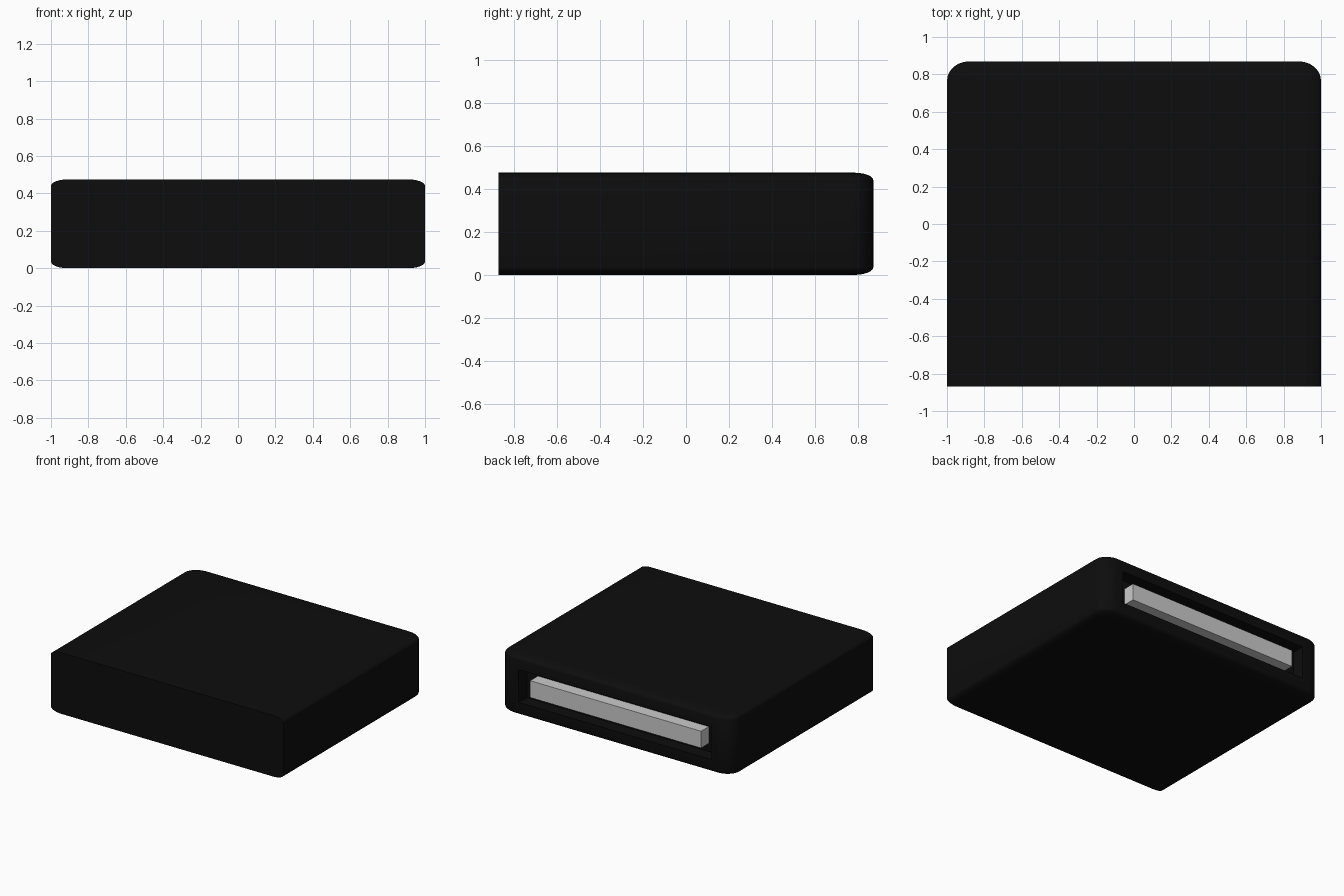
import bpy, bmesh, math

if "Cube" in bpy.data.objects:
    bpy.data.objects.remove(bpy.data.objects["Cube"])

W, D, H = 1.0, 0.87, 0.475      # half width, half depth, height
EDGE, EDGE_Z = 0.09, 0.035      # inset and height of the edge rounding
STEPS = 6


def material(name, color):
    m = bpy.data.materials.new(name)
    m.diffuse_color = color
    m.use_nodes = True
    m.node_tree.nodes["Principled BSDF"].inputs["Base Color"].default_value = m.diffuse_color
    return m


def mesh_object(name, bm):
    bmesh.ops.recalc_face_normals(bm, faces=bm.faces)
    me = bpy.data.meshes.new(name)
    bm.to_mesh(me)
    bm.free()
    ob = bpy.data.objects.new(name, me)
    bpy.context.collection.objects.link(ob)
    return ob


def box(name, x, y0, y1, z0, z1):
    bm = bmesh.new()
    bmesh.ops.create_cube(bm, size=1)
    for v in bm.verts:
        v.co = (v.co.x * 2 * x, (y0 + y1) / 2 + v.co.y * (y1 - y0),
                (z0 + z1) / 2 + v.co.z * (z1 - z0))
    return mesh_object(name, bm)


def outline(inset):
    # plan shape: square front corners, rounded back corners
    x, y = W - inset, D - inset
    rx, ry = 0.12 - inset * 0.6, 0.105 - inset * 0.6
    arc = [(math.cos(a), math.sin(a)) for a in
           (math.pi / 2 * i / STEPS for i in range(STEPS + 1))]
    right = [(x, -D)] + [(x - rx + rx * c, y - ry + ry * s) for c, s in arc]
    return right + [(-px, py) for px, py in reversed(right)]


# Body: stacked plan outlines, inset towards top and bottom
layers = []
for i in range(STEPS + 1):
    t = math.pi / 2 * i / STEPS
    layers.append((EDGE * (1 - math.cos(t)), EDGE_Z * (1 - math.sin(t))))
layers = layers[::-1] + [(e, H - z) for e, z in layers]

bm = bmesh.new()
rings = [[bm.verts.new((x, y, z)) for x, y in outline(e)] for e, z in layers]
for a, b in zip(rings, rings[1:]):
    for i in range(len(a)):
        j = (i + 1) % len(a)
        bm.faces.new((a[i], a[j], b[j], b[i]))
bm.faces.new(rings[0][::-1])
bm.faces.new(rings[-1])
body = mesh_object("body", bm)
body.data.materials.append(material("black_plastic", (0.004, 0.004, 0.004, 1)))

# Recess in the back face
cutter = box("recess_cutter", 0.83, D - 0.1, D + 0.1, 0.11, 0.365)
cutter.hide_render = True
cutter.data.materials.append(body.data.materials[0])
cut = body.modifiers.new("recess", 'BOOLEAN')
cut.operation = 'DIFFERENCE'
cut.solver = 'EXACT'
cut.object = cutter
bpy.context.view_layer.objects.active = body
body.select_set(True)
bpy.ops.object.modifier_apply(modifier="recess")
bpy.data.objects.remove(cutter)
bpy.ops.object.shade_smooth_by_angle(angle=math.radians(30))

# Grey plug standing in the recess, flush with the back
plug = box("connector_plug", 0.735, D - 0.12, D - 0.005, 0.172, 0.303)
